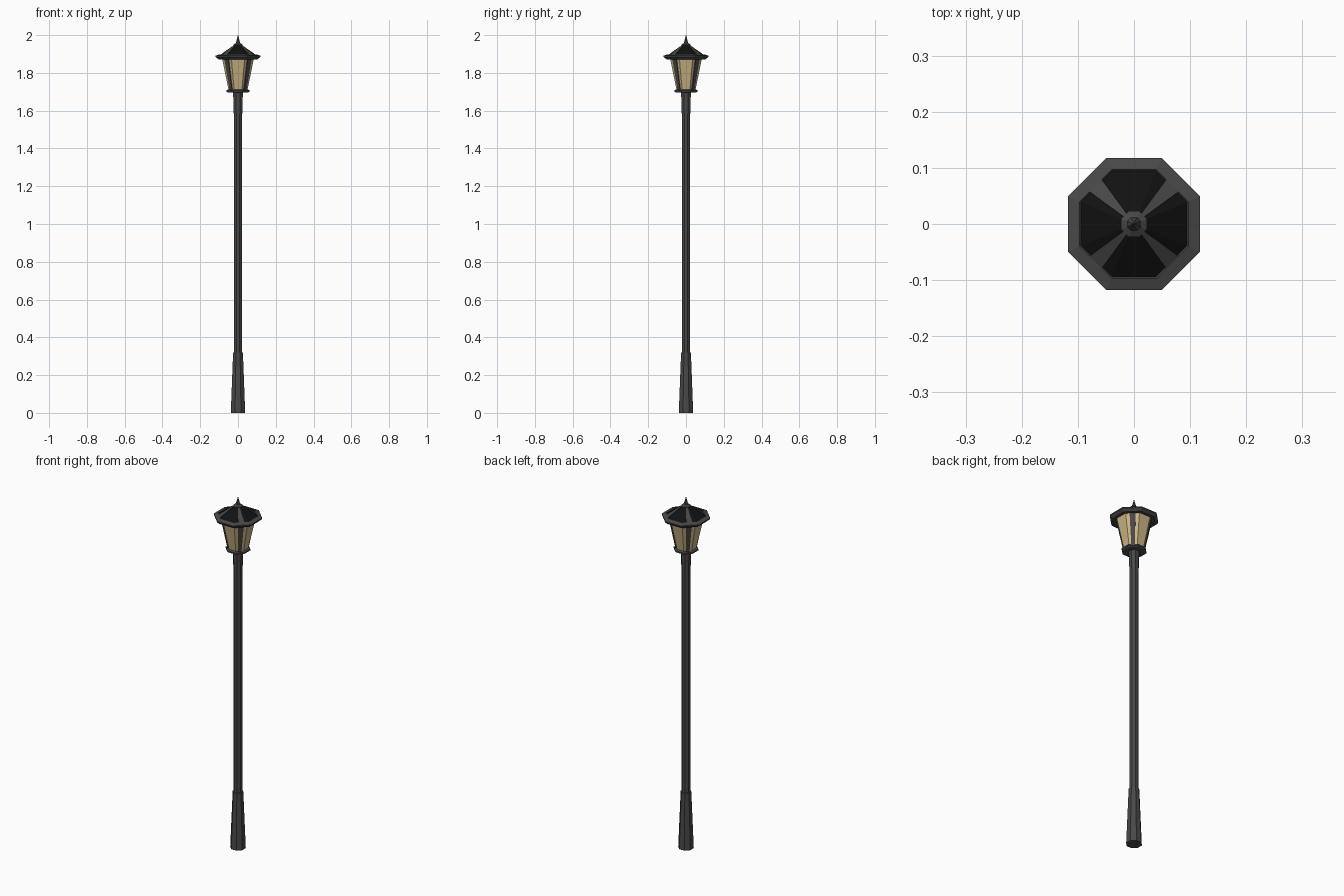
import bpy, bmesh, math
from mathutils import Matrix

if "Cube" in bpy.data.objects:
    bpy.data.objects.remove(bpy.data.objects["Cube"])

SIDES = 8
APOTHEM = math.cos(math.pi / SIDES)


def material(name, rgb):
    m = bpy.data.materials.new(name)
    m.diffuse_color = (*rgb, 1)
    m.use_nodes = True
    m.node_tree.nodes["Principled BSDF"].inputs["Base Color"].default_value = m.diffuse_color
    return m


IRON = material("dark_iron", (0.065, 0.065, 0.065))
BLACK = material("black_panel", (0.006, 0.006, 0.006))
GLASS = material("warm_glass", (0.60, 0.46, 0.23))


def finish(name, bm, mat):
    bmesh.ops.recalc_face_normals(bm, faces=bm.faces)
    mesh = bpy.data.meshes.new(name)
    bm.to_mesh(mesh)
    bm.free()
    mesh.materials.append(mat)
    ob = bpy.data.objects.new(name, mesh)
    bpy.context.collection.objects.link(ob)
    return ob


def turned(name, profile, mat, closed=False):
    """Octagonal solid from (half width across flats, z) points; closed makes a ring."""
    bm = bmesh.new()
    rings = []
    for half, z in profile:
        r = half / APOTHEM
        rings.append([bm.verts.new((r * math.cos((i + .5) * math.tau / SIDES),
                                    r * math.sin((i + .5) * math.tau / SIDES), z))
                      for i in range(SIDES)])
    pairs = list(zip(rings, rings[1:]))
    if closed:
        pairs.append((rings[-1], rings[0]))
    for a, b in pairs:
        for i in range(SIDES):
            j = (i + 1) % SIDES
            bm.faces.new((a[i], a[j], b[j], b[i]))
    if not closed:
        bm.faces.new(rings[0])
        bm.faces.new(rings[-1])
    return finish(name, bm, mat)


def diagonal_bars(name, low, high, t):
    """Four tapered bars on the diagonals; ends are (distance, z, width)."""
    dx, dz = high[0] - low[0], high[1] - low[1]
    n = math.hypot(dx, dz)
    nx, nz = abs(dz) / n * t, abs(dx) / n * t * (1 if dx < 0 else -1)
    for k in range(4):
        bm = bmesh.new()
        bmesh.ops.create_cube(bm, size=1)
        for v in bm.verts:
            r, z, w = high if v.co.z > 0 else low
            s = 1 if v.co.x > 0 else -1
            v.co = (r + s * nx, v.co.y * w, z + s * nz)
        bm.transform(Matrix.Rotation(math.pi / 4 + k * math.pi / 2, 4, 'Z'))
        finish(f"{name}_{k + 1}", bm, IRON)


# Post with flared foot and upper collar
turned("post_foot", [(.038, 0), (.037, .03), (.026, .32)], IRON)
turned("post_shaft", [(.022, .30), (.022, 1.62)], IRON)
turned("post_collar", [(.022, 1.57), (.026, 1.70)], IRON)

# Lantern body
turned("lantern_tray", [(.052, 1.695), (.060, 1.70), (.060, 1.708), (.052, 1.713)], IRON)
turned("lantern_glass", [(.050, 1.71), (.085, 1.88)], GLASS)
diagonal_bars("lantern_strut", (.050, 1.708, .018), (.085, 1.88, .030), .004)

# Roof with rim, ribs and spike
turned("roof_rim", [(.088, 1.872), (.104, 1.872), (.118, 1.885), (.118, 1.891),
                    (.097, 1.898), (.088, 1.888)], IRON, closed=True)
turned("roof_panels", [(.099, 1.885), (.099, 1.892), (.020, 1.948)], BLACK)
diagonal_bars("roof_rib", (.099, 1.892, .032), (.018, 1.949, .007), .003)
turned("roof_spike", [(.020, 1.942), (.023, 1.947), (.023, 1.951), (.012, 1.958),
                      (.008, 1.970), (.0005, 2.0)], IRON)
